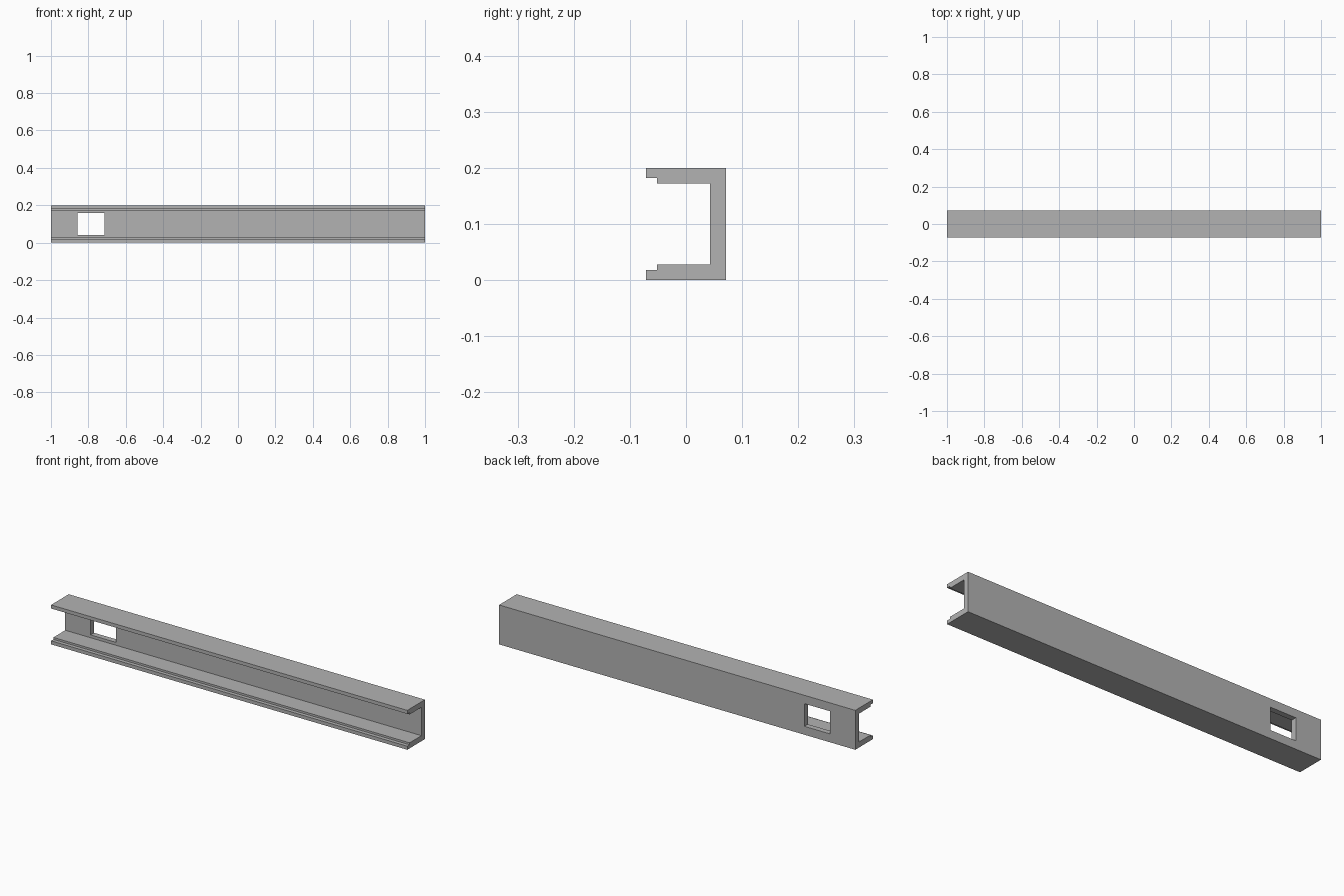
import bpy
import bmesh

cube = bpy.data.objects.get("Cube")
if cube:
    bpy.data.objects.remove(cube, do_unlink=True)

HEIGHT = 0.2
LENGTH = 2.0

grey = bpy.data.materials.new("plain_grey")
grey.use_nodes = True
colour = (0.45, 0.45, 0.45, 1)
grey.diffuse_color = colour
grey.node_tree.nodes["Principled BSDF"].inputs["Base Color"].default_value = colour


def make_object(name, bm):
    bmesh.ops.recalc_face_normals(bm, faces=bm.faces)
    mesh = bpy.data.meshes.new(name)
    bm.to_mesh(mesh)
    bm.free()
    mesh.materials.append(grey)
    obj = bpy.data.objects.new(name, mesh)
    bpy.context.collection.objects.link(obj)
    return obj


# Channel section: lower half of the profile (y, z), mirrored for the upper half
lower = [(0.071, 0), (-0.071, 0), (-0.071, 0.018),
         (-0.052, 0.018), (-0.052, 0.028), (0.043, 0.028)]
profile = lower + [(y, HEIGHT - z) for y, z in reversed(lower)]

# Channel beam: section extruded along x
bm = bmesh.new()
section = bm.faces.new([bm.verts.new((-LENGTH / 2, y, z)) for y, z in profile])
extruded = bmesh.ops.extrude_face_region(bm, geom=[section], use_keep_orig=True)
moved = [v for v in extruded["geom"] if isinstance(v, bmesh.types.BMVert)]
bmesh.ops.translate(bm, verts=moved, vec=(LENGTH, 0, 0))
beam = make_object("channel_beam", bm)

# Rectangular opening through the web near the right end
bm = bmesh.new()
bmesh.ops.create_cube(bm, size=1)
bmesh.ops.scale(bm, verts=bm.verts, vec=(0.143, 0.1, 0.115))
bmesh.ops.translate(bm, verts=bm.verts, vec=(-0.786, 0.057, HEIGHT / 2))
cutter = make_object("opening_cutter", bm)
cutter.hide_render = True
cutter.hide_viewport = True
cutter.display_type = 'WIRE'

cut = beam.modifiers.new("opening", 'BOOLEAN')
cut.operation = 'DIFFERENCE'
cut.solver = 'EXACT'
cut.object = cutter
